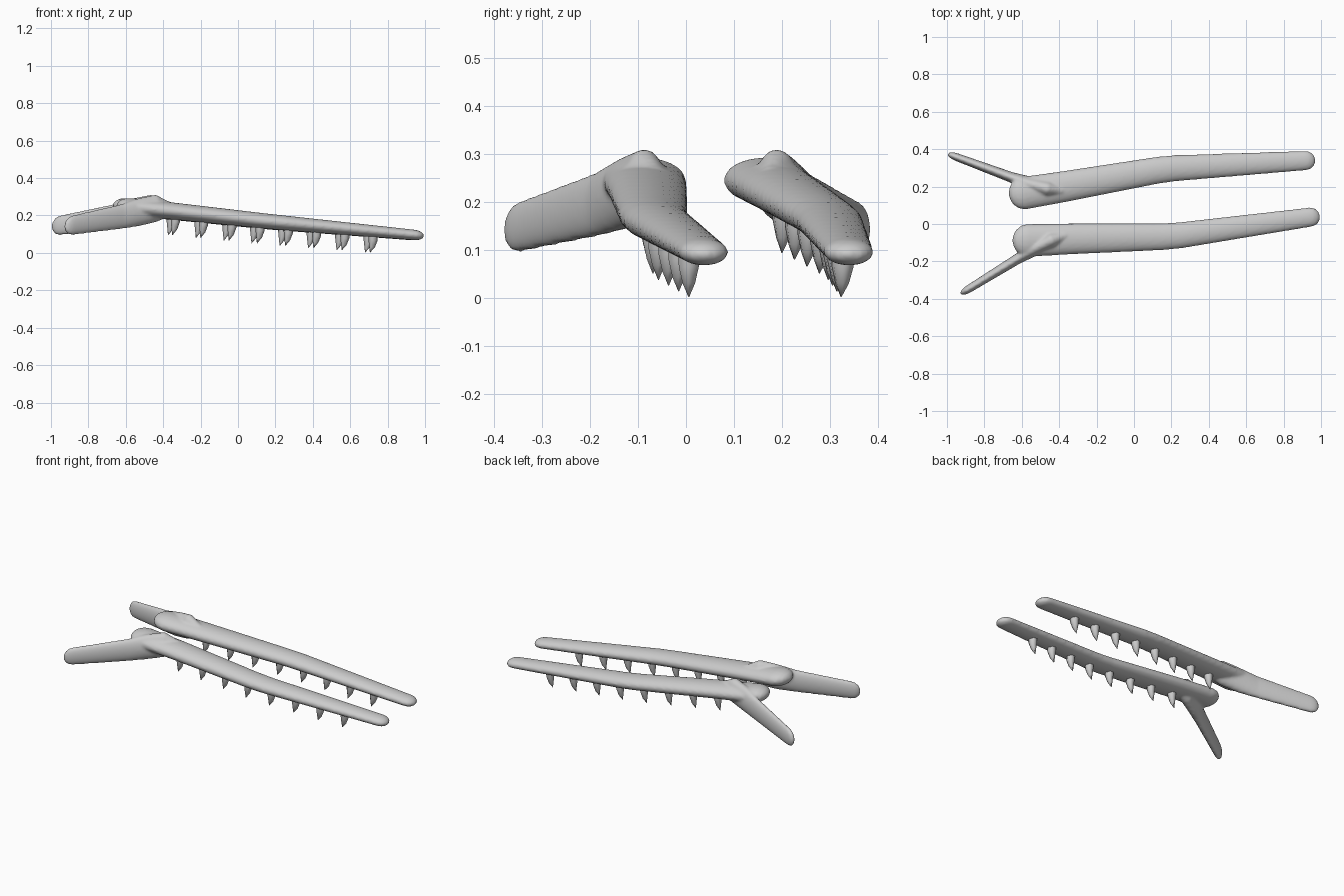
import bpy, bmesh
from math import sin, cos, pi, radians
from mathutils import Vector, Matrix

cube = bpy.data.objects.get("Cube")
if cube:
    bpy.data.objects.remove(cube, do_unlink=True)

grey = bpy.data.materials.new("plain_grey")
grey.use_nodes = True
colour = (0.6, 0.6, 0.6, 1)
grey.diffuse_color = colour
grey.node_tree.nodes["Principled BSDF"].inputs["Base Color"].default_value = colour


def rounded(stations, start, end):
    """Add domed ends of the given lengths to a list of stations."""
    def dome(a, b, length):
        out = (Vector(a[:3]) - Vector(b[:3])).normalized()
        rings = []
        for t in (25, 50, 70, 85):
            p = Vector(a[:3]) + out * length * sin(radians(t))
            rings.append((*p, a[3] * cos(radians(t)), a[4] * cos(radians(t))))
        return rings
    return dome(stations[0], stations[1], start)[::-1] + stations + dome(stations[-1], stations[-2], end)


def loft(bm, stations, sides=20):
    """Skin upright oval sections: x, y, z, half width, half height."""
    rings = []
    for i, (x, y, z, w, h) in enumerate(stations):
        a, b = stations[max(i - 1, 0)], stations[min(i + 1, len(stations) - 1)]
        d = Vector((b[0] - a[0], b[1] - a[1], 0)).normalized()
        side = Vector((-d.y, d.x, 0))
        rings.append([bm.verts.new(Vector((x, y, z)) + side * w * cos(2 * pi * k / sides)
                      + Vector((0, 0, h * sin(2 * pi * k / sides)))) for k in range(sides)])
    for r, s in zip(rings, rings[1:]):
        for k in range(sides):
            j = (k + 1) % sides
            bm.faces.new((r[k], r[j], s[j], s[k]))
    bm.faces.new(rings[0][::-1])
    bm.faces.new(rings[-1])


def finish(bm, name, angle):
    bmesh.ops.recalc_face_normals(bm, faces=bm.faces)
    mesh = bpy.data.meshes.new(name)
    bm.to_mesh(mesh)
    bm.free()
    mesh.materials.append(grey)
    ob = bpy.data.objects.new(name, mesh)
    bpy.context.collection.objects.link(ob)
    bpy.ops.object.select_all(action='DESELECT')
    ob.select_set(True)
    bpy.context.view_layer.objects.active = ob
    bpy.ops.object.shade_smooth_by_angle(angle=radians(angle))
    return ob


# Bent bar and upright grip blade
bar = [(-0.57, -0.088, 0.245, 0.088, 0.048), (-0.35, -0.08, 0.224, 0.083, 0.046),
       (0.15, -0.068, 0.170, 0.072, 0.041), (0.25, -0.060, 0.160, 0.070, 0.040),
       (0.945, 0.037, 0.096, 0.052, 0.028)]
grip = [(-0.885, -0.348, 0.148, 0.021, 0.053), (-0.62, -0.185, 0.195, 0.028, 0.067),
        (-0.53, -0.13, 0.218, 0.04, 0.075), (-0.44, -0.085, 0.238, 0.045, 0.074),
        (-0.38, -0.065, 0.235, 0.03, 0.045)]

# Second jaw is the first one mirrored and swung outward
pivot = Vector((-0.58, -0.09, 0))
swing = (Matrix.Translation((-0.60, 0.165, 0)) @ Matrix.Rotation(radians(11.3), 4, 'Z')
         @ Matrix.Scale(-1, 4, (0, 1, 0)) @ Matrix.Translation(-pivot))


def bar_centre(x):
    for a, b in zip(bar, bar[1:]):
        if x <= b[0]:
            t = (x - a[0]) / (b[0] - a[0])
            return Vector(a[:3]).lerp(Vector(b[:3]), t)


for label, matrix in (("right", Matrix()), ("left", swing)):
    # Bar fused with grip
    bm = bmesh.new()
    loft(bm, rounded(bar, 0.08, 0.05))
    loft(bm, rounded(grip, 0.05, 0.04))
    bm.transform(matrix)
    ob = finish(bm, label + "_bar_and_grip", 60)
    fuse = ob.modifiers.new("fuse", 'REMESH')
    fuse.mode = 'VOXEL'
    fuse.voxel_size = 0.008
    fuse.use_smooth_shade = True
    soften = ob.modifiers.new("soften", 'SMOOTH')
    soften.factor = 0.5
    soften.iterations = 5

    # Row of curved teeth under the bar
    bm = bmesh.new()
    for i in range(8):
        x = -0.335 + 0.151 * i
        c = bar_centre(x)
        drop = 0.128 - 0.002 * i
        rings = []
        for t, r, lean in ((0.1, 0.026, 0), (0.45, 0.024, 0), (0.75, 0.015, -0.005), (1, 0.001, -0.016)):
            mid = c + Vector((lean, 0, -drop * t))
            rings.append([bm.verts.new(mid + Vector((r * cos(k * pi / 3), r * sin(k * pi / 3), 0)))
                          for k in range(6)])
        for r, s in zip(rings, rings[1:]):
            for k in range(6):
                j = (k + 1) % 6
                bm.faces.new((r[k], r[j], s[j], s[k]))
        bm.faces.new(rings[0])
        bm.faces.new(rings[-1])
    bm.transform(matrix)
    finish(bm, label + "_teeth", 65)
